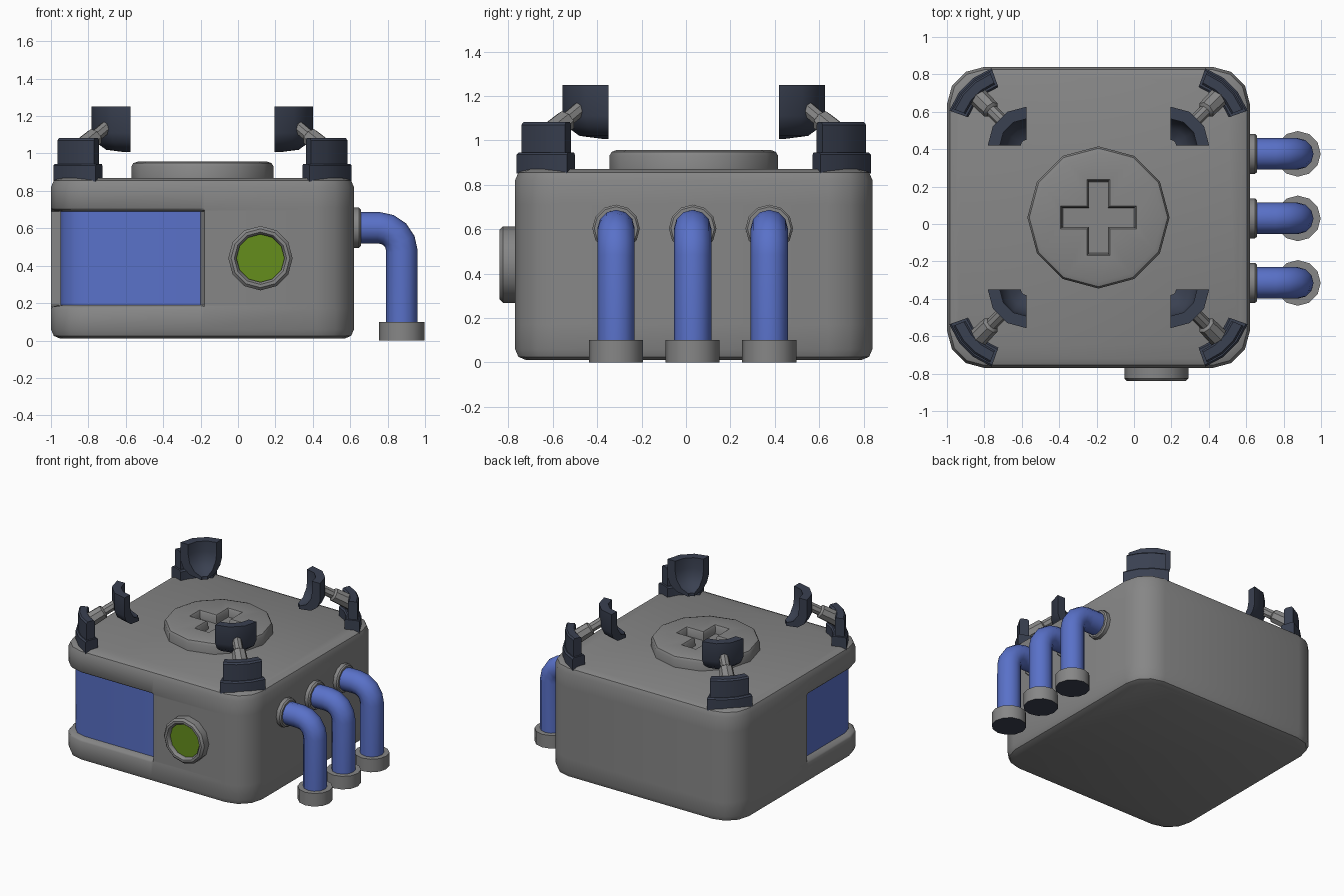
import bpy, bmesh, math
from mathutils import Matrix, Vector

if "Cube" in bpy.data.objects:
    bpy.data.objects.remove(bpy.data.objects["Cube"])

CX, CY = -0.19, 0.035          # centre of the main body


def material(name, rgb):
    m = bpy.data.materials.new(name)
    m.diffuse_color = (*rgb, 1)
    m.use_nodes = True
    m.node_tree.nodes["Principled BSDF"].inputs["Base Color"].default_value = m.diffuse_color
    return m


GREY = material("grey metal", (0.24, 0.24, 0.24))
BLUE = material("blue", (0.10, 0.165, 0.58))
GREEN = material("green", (0.13, 0.27, 0.012))
DARK = material("dark slate", (0.042, 0.052, 0.082))


def finish(name, bm, mats, rule=None, matrix=Matrix(), angle=40):
    bmesh.ops.remove_doubles(bm, verts=bm.verts, dist=1e-5)
    bmesh.ops.recalc_face_normals(bm, faces=bm.faces)
    bm.normal_update()
    if rule:
        for f in bm.faces:
            f.material_index = int(rule(f))
    bm.transform(matrix)
    me = bpy.data.meshes.new(name)
    bm.to_mesh(me)
    bm.free()
    ob = bpy.data.objects.new(name, me)
    bpy.context.collection.objects.link(ob)
    for m in mats:
        me.materials.append(m)
    smooth(ob, angle)
    return ob


def smooth(ob, angle=40):
    bpy.ops.object.select_all(action='DESELECT')
    bpy.context.view_layer.objects.active = ob
    ob.select_set(True)
    bpy.ops.object.shade_smooth_by_angle(angle=math.radians(angle))


def loft(name, rings, mats, rule=None):
    bm = bmesh.new()
    vs = [[bm.verts.new(p) for p in r] for r in rings]
    n = len(vs[0])
    for a, b in zip(vs, vs[1:]):
        for j in range(n):
            k = (j + 1) % n
            bm.faces.new((a[j], a[k], b[k], b[j]))
    bm.faces.new(vs[0][::-1])
    bm.faces.new(vs[-1])
    return finish(name, bm, mats, rule)


def revolve(name, profile, mats, segs=12, span=None, rule=None, matrix=Matrix(), angle=40):
    """Turn a closed (radius, height) profile about z, fully or over a span in degrees."""
    bm = bmesh.new()
    a0, a1 = span or (0, 360)
    rows = []
    for i in range(segs + (1 if span else 0)):
        t = math.radians(a0 + (a1 - a0) * i / segs)
        rows.append([bm.verts.new((r * math.cos(t), r * math.sin(t), z)) for r, z in profile])
    n = len(profile)
    for i in range(segs):
        a, b = rows[i], rows[(i + 1) % len(rows)]
        for j in range(n):
            k = (j + 1) % n
            bm.faces.new((a[j], a[k], b[k], b[j]))
    if span:
        bm.faces.new(rows[0])
        bm.faces.new(rows[-1][::-1])
    return finish(name, bm, mats, rule, matrix, angle)


# Main body: rounded box whose front-left corner carries a sunken wrap-around window
X0, X1, Y0, Y1, R = -1.0, 0.62, -0.77, 0.84, 0.2


def outline(z, inset, sunk=0.0):
    def arc(cx, cy, start, r):
        return [(cx + r * math.cos(math.radians(start + 30 * i)),
                 cy + r * math.sin(math.radians(start + 30 * i)), z) for i in range(4)]
    r, w = R - inset, inset + sunk
    pts = [(X0 + inset, -0.04, z), (X0 + w, -0.06, z)]
    pts += arc(X0 + R, Y0 + R, 180, R - w)
    pts += [(-0.20, Y0 + w, z), (-0.18, Y0 + inset, z)]
    pts += arc(X1 - R, Y0 + R, 270, r) + arc(X1 - R, Y1 - R, 0, r) + arc(X0 + R, Y1 - R, 90, r)
    return pts


def is_window(f):
    c = f.calc_center_median()
    tall = all(0.189 < v.co.z < 0.691 for v in f.verts)
    return tall and c.x < -0.195 and c.y < -0.055


loft("main_body", [outline(*a) for a in (
    (0.01, 0.05), (0.025, 0.015), (0.06, 0), (0.17, 0), (0.182, 0, 0.01), (0.19, 0, 0.05),
    (0.69, 0, 0.05), (0.698, 0, 0.01), (0.71, 0), (0.82, 0), (0.855, 0.015), (0.87, 0.05))],
    [GREY, BLUE], is_window)

# Top cap with a sunken cross
cap = revolve("top_cap", [(0, 0.85), (0.38, 0.85), (0.38, 0.93), (0.37, 0.948), (0.345, 0.957), (0, 0.957)],
              [GREY], matrix=Matrix.Translation((CX, CY, 0)))


def cross(z, l, w):
    quarter = [(l, -w), (l, w), (w, w)]
    out = []
    for k in range(4):
        c, s = round(math.cos(k * math.pi / 2)), round(math.sin(k * math.pi / 2))
        out += [(CX + c * x - s * y, CY + s * x + c * y, z) for x, y in quarter]
    return out


cutter = loft("cross_cutter", [cross(0.895, 0.19, 0.05), cross(0.945, 0.195, 0.053),
                               cross(0.97, 0.212, 0.07)], [GREY])
cutter.hide_render = True
mod = cap.modifiers.new("cross", 'BOOLEAN')
mod.operation, mod.solver, mod.object = 'DIFFERENCE', 'EXACT', cutter
bpy.context.view_layer.objects.active = cap
bpy.ops.object.modifier_apply(modifier=mod.name)
bpy.data.objects.remove(cutter)
smooth(cap)

# Round gauge on the front
revolve("front_gauge", [(0, -0.03), (0.172, -0.03), (0.172, 0.055), (0.157, 0.07), (0.14, 0.07),
                        (0.128, 0.055), (0.128, 0.04), (0, 0.04)], [GREY, GREEN],
        rule=lambda f: f.normal.z > 0.99 and f.calc_center_median().xy.length < 0.12,
        matrix=Matrix.Translation((0.12, Y0, 0.44)) @ Matrix.Rotation(math.pi / 2, 4, 'X'))

# Three bent pipes with wall collars and feet
PX, PZ, BEND = 0.876, 0.603, 0.125
for n, y in enumerate((-0.315, 0.03, 0.375), 1):
    path = [(0.60, PZ)]
    for i in range(5):
        t = math.radians(90 - 22.5 * i)
        path.append((PX - BEND + BEND * math.cos(t), PZ - BEND + BEND * math.sin(t)))
    path.append((PX, 0.05))
    cu = bpy.data.curves.new(f"pipe_{n}", 'CURVE')
    cu.dimensions, cu.bevel_depth, cu.bevel_resolution = '3D', 0.084, 4
    sp = cu.splines.new('POLY')
    sp.points.add(len(path) - 1)
    for p, (x, z) in zip(sp.points, path):
        p.co = (x, y, z, 1)
    cu.materials.append(BLUE)
    ob = bpy.data.objects.new(f"pipe_{n}", cu)
    bpy.context.collection.objects.link(ob)
    bpy.ops.object.select_all(action='DESELECT')
    bpy.context.view_layer.objects.active = ob
    ob.select_set(True)
    bpy.ops.object.convert(target='MESH')
    smooth(bpy.context.view_layer.objects.active, 50)
    revolve(f"pipe_collar_{n}", [(0, -0.02), (0.107, -0.02), (0.107, 0.027), (0.098, 0.037), (0, 0.037)], [GREY],
            matrix=Matrix.Translation((X1, y, PZ)) @ Matrix.Rotation(math.pi / 2, 4, 'Y'))
    revolve(f"pipe_foot_{n}", [(0, 0), (0.122, 0), (0.122, 0.1), (0, 0.1)], [GREY, DARK],
            rule=lambda f: f.normal.z < -0.9, matrix=Matrix.Translation((PX, y, 0)))

# Four corner clamps: curved bracket, slanted strut and scoop-shaped claw
for k in range(4):
    place = Matrix.Translation((CX, CY, 0)) @ Matrix.Rotation(k * math.pi / 2, 4, 'Z')
    at = lambda d: place @ Matrix.Translation((d, d, 0))
    revolve(f"bracket_base_{k + 1}", [(0.265, 0.85), (0.372, 0.85), (0.372, 0.935), (0.362, 0.945),
                                      (0.275, 0.945), (0.265, 0.935)],
            [DARK], 3, (19.5, 70.5), matrix=at(0.447), angle=30)
    revolve(f"bracket_plate_{k + 1}", [(0.285, 0.93), (0.355, 0.93), (0.355, 1.07), (0.345, 1.082),
                                       (0.295, 1.082), (0.285, 1.07)],
            [DARK], 3, (22, 68), matrix=at(0.447), angle=30)
    a, b = Vector((0.67, 0.67, 1.01)), Vector((0.49, 0.49, 1.16))
    length = (b - a).length
    revolve(f"strut_{k + 1}", [(0, 0), (0.055, 0), (0.05, length * 0.52), (0.034, length * 0.56),
                               (0.034, length), (0, length)], [GREY], 8,
            matrix=place @ Matrix.Translation(a) @ (b - a).to_track_quat('Z', 'Y').to_matrix().to_4x4())
    revolve(f"claw_{k + 1}", [(0.207, 1.25), (0.207, 1.11), (0.185, 1.06), (0.13, 1.02), (0.03, 1.007),
                              (0.03, 1.03), (0.09, 1.055), (0.13, 1.11), (0.142, 1.17), (0.142, 1.25)],
            [DARK], 3, (0, 90), matrix=at(0.385))
